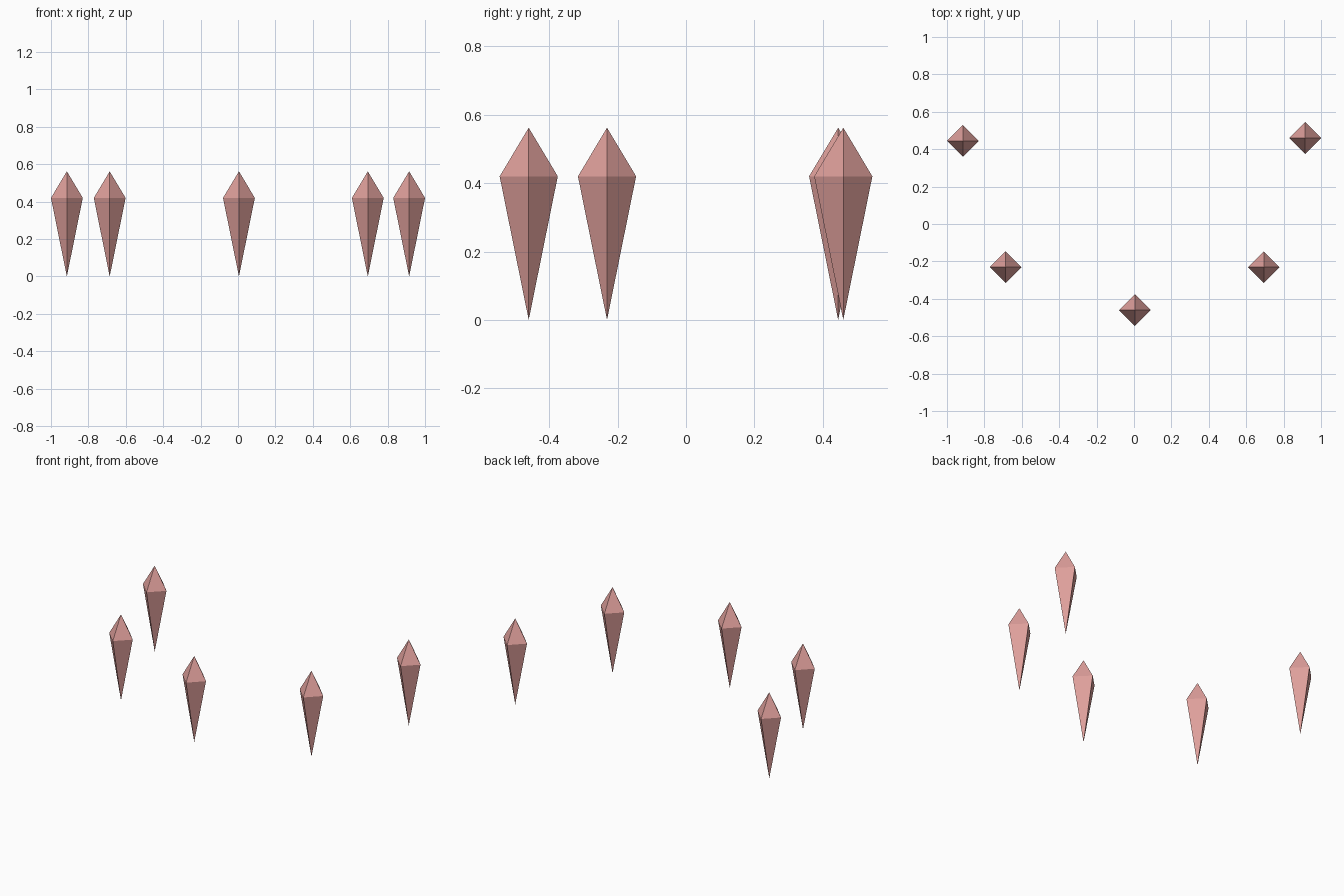
import bpy
import bmesh
import math

if "Cube" in bpy.data.objects:
    bpy.data.objects.remove(bpy.data.objects["Cube"])

# One flat pink for every crystal
pink = bpy.data.materials.new("dusty_pink")
pink.diffuse_color = (0.74, 0.35, 0.33, 1.0)
pink.use_nodes = True
pink.node_tree.nodes["Principled BSDF"].inputs["Base Color"].default_value = pink.diffuse_color

RADIUS, WAIST, TOP = 0.085, 0.42, 0.562


def crystal(name, x, y):
    """Four-sided bipyramid: long lower spike, short upper point."""
    bm = bmesh.new()
    ring = [bm.verts.new((RADIUS * math.cos(i * math.pi / 2),
                          RADIUS * math.sin(i * math.pi / 2), WAIST)) for i in range(4)]
    bottom = bm.verts.new((0, 0, 0))
    top = bm.verts.new((0, 0, TOP))
    for i in range(4):
        a, b = ring[i], ring[(i + 1) % 4]
        bm.faces.new((a, b, top))
        bm.faces.new((b, a, bottom))
    mesh = bpy.data.meshes.new(name)
    bm.to_mesh(mesh)
    bm.free()
    mesh.materials.append(pink)
    obj = bpy.data.objects.new(name, mesh)
    obj.location = (x, y, 0)
    bpy.context.collection.objects.link(obj)


# Crystals hovering in an open arc
crystal("crystal_back_left", -0.915, 0.445)
crystal("crystal_mid_left", -0.686, -0.231)
crystal("crystal_front", 0.005, -0.46)
crystal("crystal_mid_right", 0.694, -0.231)
crystal("crystal_back_right", 0.915, 0.46)
